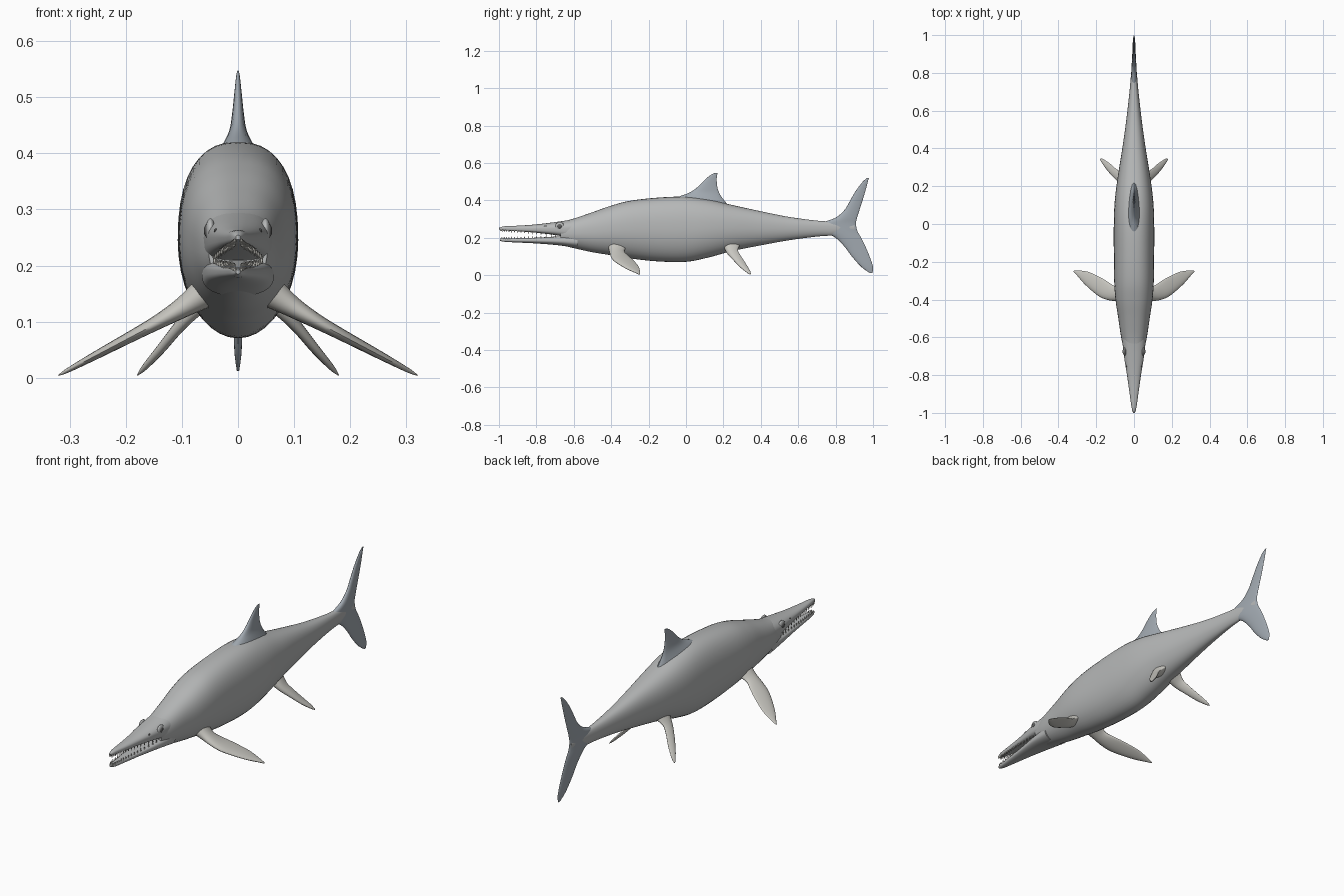
import bpy, bmesh, math
from mathutils import Vector


def material(name, rgb):
    m = bpy.data.materials.new(name)
    m.diffuse_color = (*rgb, 1)
    return m


slate = material("slate", (0.36, 0.40, 0.44))
grey = material("grey", (0.47, 0.48, 0.48))
pale = material("pale", (0.58, 0.57, 0.53))
dark = material("dark", (0.12, 0.12, 0.12))


def smooth_rows(rows, steps):
    """Catmull-Rom interpolation between rows of numbers."""
    out = []
    for i in range(len(rows) - 1):
        p0, p1, p2 = rows[max(i - 1, 0)], rows[i], rows[i + 1]
        p3 = rows[min(i + 2, len(rows) - 1)]
        for s in range(steps):
            t = s / steps
            out.append([0.5 * (2 * b + (c - a) * t + (2 * a - 5 * b + 4 * c - d) * t * t
                               + (3 * b - a - 3 * c + d) * t ** 3)
                        for a, b, c, d in zip(p0, p1, p2, p3)])
    out.append(list(rows[-1]))
    return out


def finish(name, bm, mat, mirror=False):
    bmesh.ops.recalc_face_normals(bm, faces=bm.faces)
    me = bpy.data.meshes.new(name)
    bm.to_mesh(me)
    bm.free()
    ob = bpy.data.objects.new(name, me)
    bpy.context.collection.objects.link(ob)
    me.materials.append(mat)
    if mirror:
        ob.modifiers.new("mirror", 'MIRROR')
    bpy.ops.object.select_all(action='DESELECT')
    ob.select_set(True)
    bpy.context.view_layer.objects.active = ob
    bpy.ops.object.shade_smooth_by_angle(angle=math.radians(50))
    return ob


def loft(name, rings, mat, mirror=False):
    bm = bmesh.new()
    vs = [[bm.verts.new(p) for p in r] for r in rings]
    n = len(vs[0])
    for a, b in zip(vs, vs[1:]):
        for i in range(n):
            j = (i + 1) % n
            bm.faces.new((a[i], a[j], b[j], b[i]))
    bm.faces.new(vs[0])
    bm.faces.new(vs[-1])
    return finish(name, bm, mat, mirror)


def hull(name, rows, mat, e_top, e_bot, n=40):
    """Loft along y; each row is y, top, bottom, half width."""
    rings = []
    for y, top, bot, w in smooth_rows(rows, 6):
        mid = (top + bot) / 2
        ring = []
        for k in range(n):
            a = 2 * math.pi * k / n
            c, s = math.cos(a), math.sin(a)
            p = 2 / (e_top if s >= 0 else e_bot)
            ring.append((math.copysign(abs(c) ** p, c) * w, y,
                         mid + math.copysign(abs(s) ** p, s) * (top - bot) / 2))
        rings.append(ring)
    return loft(name, rings, mat)


def fin(name, rows, normal, mat, mirror=False, n=20):
    """Each row is leading point, trailing point, half thickness."""
    nv = Vector(normal).normalized()
    rings = []
    for r in smooth_rows(rows, 5):
        lead, trail = Vector(r[0:3]), Vector(r[3:6])
        ring = []
        for k in range(n):
            a = 2 * math.pi * k / n
            ring.append((lead + trail) / 2 + (lead - trail) / 2 * math.cos(a)
                        + nv * r[6] * math.sin(a) * (1 + 0.35 * math.cos(a)))
        rings.append(ring)
    return loft(name, rings, mat, mirror)


# Body
hull("body", [
    (-0.67, 0.286, 0.162, 0.052), (-0.6, 0.303, 0.145, 0.068), (-0.5, 0.337, 0.123, 0.083),
    (-0.4, 0.372, 0.107, 0.098), (-0.3, 0.398, 0.09, 0.105), (-0.15, 0.415, 0.074, 0.107),
    (0, 0.42, 0.072, 0.107), (0.12, 0.405, 0.095, 0.102), (0.25, 0.375, 0.13, 0.086),
    (0.4, 0.342, 0.16, 0.062), (0.55, 0.312, 0.187, 0.041), (0.7, 0.292, 0.207, 0.024),
    (0.8, 0.285, 0.215, 0.015), (0.9, 0.27, 0.235, 0.006)], grey, 2.4, 2.0)

# Jaws
upper = [(-0.58, 0.303, 0.19, 0.064), (-0.68, 0.287, 0.212, 0.056), (-0.8, 0.272, 0.227, 0.037),
         (-0.9, 0.265, 0.235, 0.023), (-0.97, 0.262, 0.24, 0.013), (-1, 0.254, 0.246, 0.004)]
lower = [(-0.58, 0.215, 0.145, 0.064), (-0.68, 0.208, 0.16, 0.055), (-0.8, 0.201, 0.17, 0.037),
         (-0.9, 0.198, 0.175, 0.023), (-0.97, 0.196, 0.179, 0.013), (-0.995, 0.192, 0.185, 0.004)]
hull("upper_jaw", upper, grey, 2.2, 3.5)
hull("lower_jaw", lower, grey, 3.5, 2.2)

# Teeth along both jaws
bm = bmesh.new()
for rows, col, sign in ((upper, 2, -1), (lower, 1, 1)):
    for r in smooth_rows(rows[1:], 5)[1:-2]:
        base = Vector((r[3] * 0.8, r[0], r[col] - sign * 0.003))
        ring = [bm.verts.new(base + Vector((0.003 * math.cos(a), 0.004 * math.sin(a), 0)))
                for a in (math.tau * k / 6 for k in range(6))]
        tip = bm.verts.new(base + Vector((0, 0, sign * 0.015)))
        for k in range(6):
            bm.faces.new((ring[k], ring[(k + 1) % 6], tip))
finish("teeth", bm, pale, True)

# Eyes with surrounding bony ring, and nostrils
def ball(name, loc, scale, mat):
    bm = bmesh.new()
    bmesh.ops.create_uvsphere(bm, u_segments=20, v_segments=12, radius=1)
    for v in bm.verts:
        v.co = Vector(c * s + l for c, s, l in zip(v.co, scale, loc))
    finish(name, bm, mat, True)


ball("eye_ring", (0.049, -0.675, 0.262), (0.009, 0.024, 0.022), grey)
ball("eye", (0.053, -0.676, 0.262), (0.008, 0.014, 0.013), dark)
ball("nostril", (0.040, -0.75, 0.262), (0.003, 0.01, 0.004), dark)

# Dorsal fin: y front, y back, z, half thickness
fin("dorsal_fin", [(0, a, z, 0, b, z, t) for a, b, z, t in (
    (-0.14, 0.23, 0.37, 0.05), (-0.06, 0.195, 0.412, 0.028), (0.015, 0.178, 0.44, 0.015),
    (0.06, 0.168, 0.47, 0.010), (0.10, 0.164, 0.51, 0.006), (0.135, 0.167, 0.538, 0.003),
    (0.158, 0.169, 0.548, 0.001))], (1, 0, 0), slate)

# Tail fin
fin("tail_fin", [(0, a, z, 0, b, z, t) for a, b, z, t in (
    (0.982, 0.997, 0.012, 0.002), (0.937, 1.0, 0.045, 0.006), (0.887, 0.982, 0.10, 0.008),
    (0.85, 0.961, 0.15, 0.009), (0.80, 0.937, 0.20, 0.011), (0.74, 0.917, 0.235, 0.013),
    (0.72, 0.909, 0.275, 0.013), (0.80, 0.915, 0.308, 0.011), (0.848, 0.928, 0.35, 0.009),
    (0.878, 0.944, 0.40, 0.008), (0.907, 0.959, 0.45, 0.006), (0.945, 0.972, 0.50, 0.004),
    (0.968, 0.978, 0.52, 0.001))], (1, 0, 0), slate)

# Front and rear flippers, mirrored
fin("front_flippers", [
    (0.05, -0.42, 0.16, 0.05, -0.31, 0.16, 0.03),
    (0.09, -0.41, 0.13, 0.095, -0.33, 0.13, 0.019),
    (0.14, -0.402, 0.10, 0.13, -0.312, 0.108, 0.013),
    (0.19, -0.38, 0.073, 0.17, -0.287, 0.086, 0.010),
    (0.26, -0.32, 0.036, 0.24, -0.254, 0.048, 0.007),
    (0.305, -0.268, 0.012, 0.295, -0.246, 0.018, 0.004),
    (0.32, -0.252, 0.004, 0.318, -0.246, 0.006, 0.001)], (0.48, 0, 0.88), pale, True)
fin("rear_flippers", [
    (0.04, 0.20, 0.155, 0.04, 0.29, 0.165, 0.024),
    (0.075, 0.218, 0.12, 0.07, 0.278, 0.135, 0.014),
    (0.11, 0.25, 0.084, 0.095, 0.292, 0.105, 0.010),
    (0.145, 0.29, 0.043, 0.125, 0.318, 0.065, 0.008),
    (0.17, 0.325, 0.015, 0.16, 0.342, 0.025, 0.005),
    (0.18, 0.342, 0.004, 0.176, 0.347, 0.007, 0.001)], (0.7, -0.1, 0.7), pale, True)
